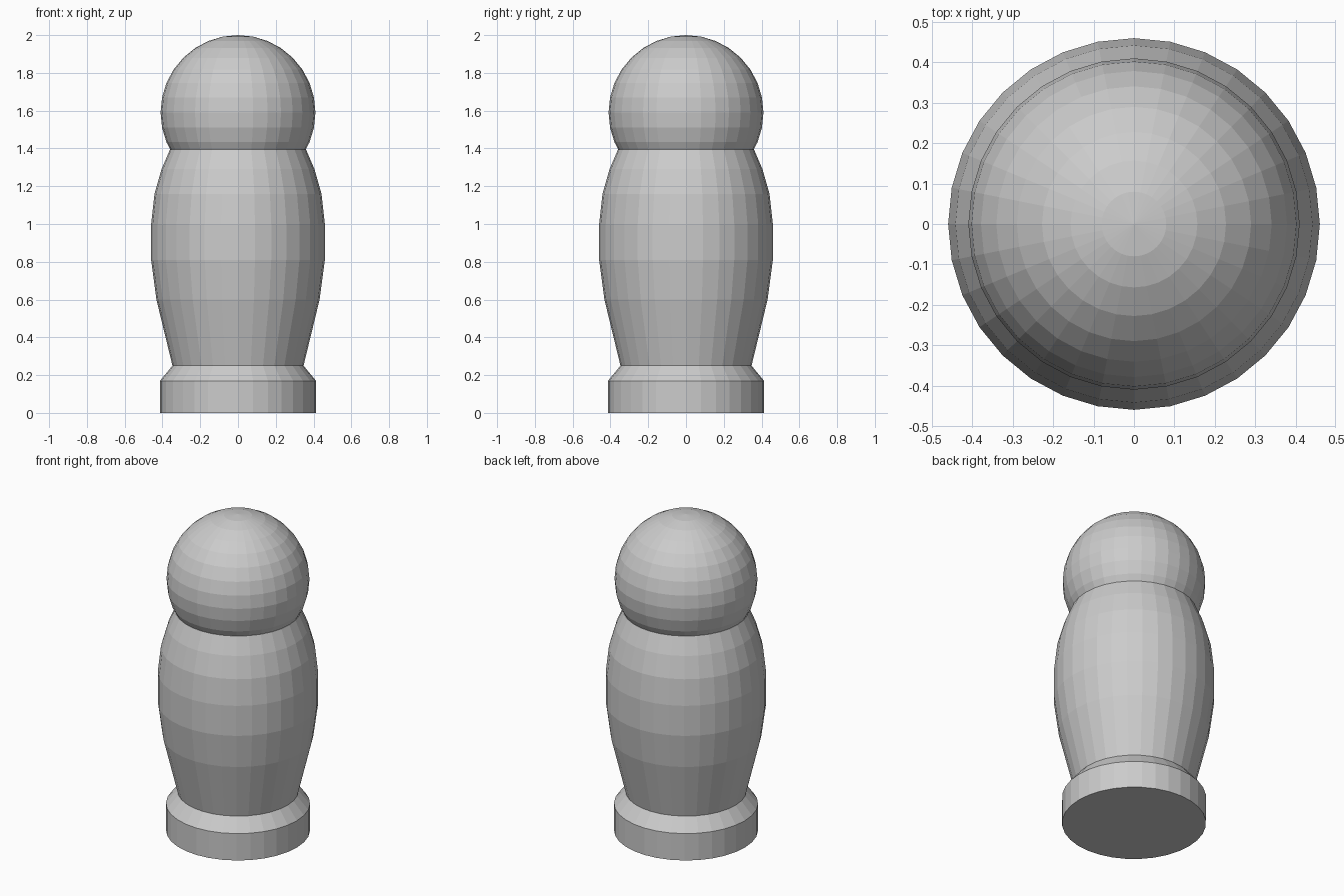
import bpy, bmesh
from math import cos, sin, tau

if "Cube" in bpy.data.objects:
    bpy.data.objects.remove(bpy.data.objects["Cube"])

SIDES = 32


def finish(name, bm):
    bmesh.ops.recalc_face_normals(bm, faces=bm.faces)
    mesh = bpy.data.meshes.new(name)
    bm.to_mesh(mesh)
    bm.free()
    obj = bpy.data.objects.new(name, mesh)
    bpy.context.collection.objects.link(obj)
    return obj


def lathe(name, profile):
    """Turn (radius, height) points around z and cap both ends."""
    bm = bmesh.new()
    rings = [[bm.verts.new((r * cos(tau * i / SIDES), r * sin(tau * i / SIDES), z))
              for i in range(SIDES)] for r, z in profile]
    for low, high in zip(rings, rings[1:]):
        for i in range(SIDES):
            j = (i + 1) % SIDES
            bm.faces.new((low[i], low[j], high[j], high[i]))
    bm.faces.new(rings[0][::-1])
    bm.faces.new(rings[-1])
    return finish(name, bm)


# Round plinth with a chamfered top
lathe("base", [(0.413, 0), (0.413, 0.17), (0.347, 0.25)])

# Bulging barrel-shaped body
lathe("body", [(0.347, 0.25), (0.432, 0.6), (0.46, 0.81), (0.46, 1.0),
               (0.442, 1.16), (0.405, 1.29), (0.36, 1.395)])

# Faceted ball head, sunk into the top of the body
bm = bmesh.new()
bmesh.ops.create_uvsphere(bm, u_segments=SIDES, v_segments=16, radius=0.41)
finish("head", bm).location.z = 1.59
